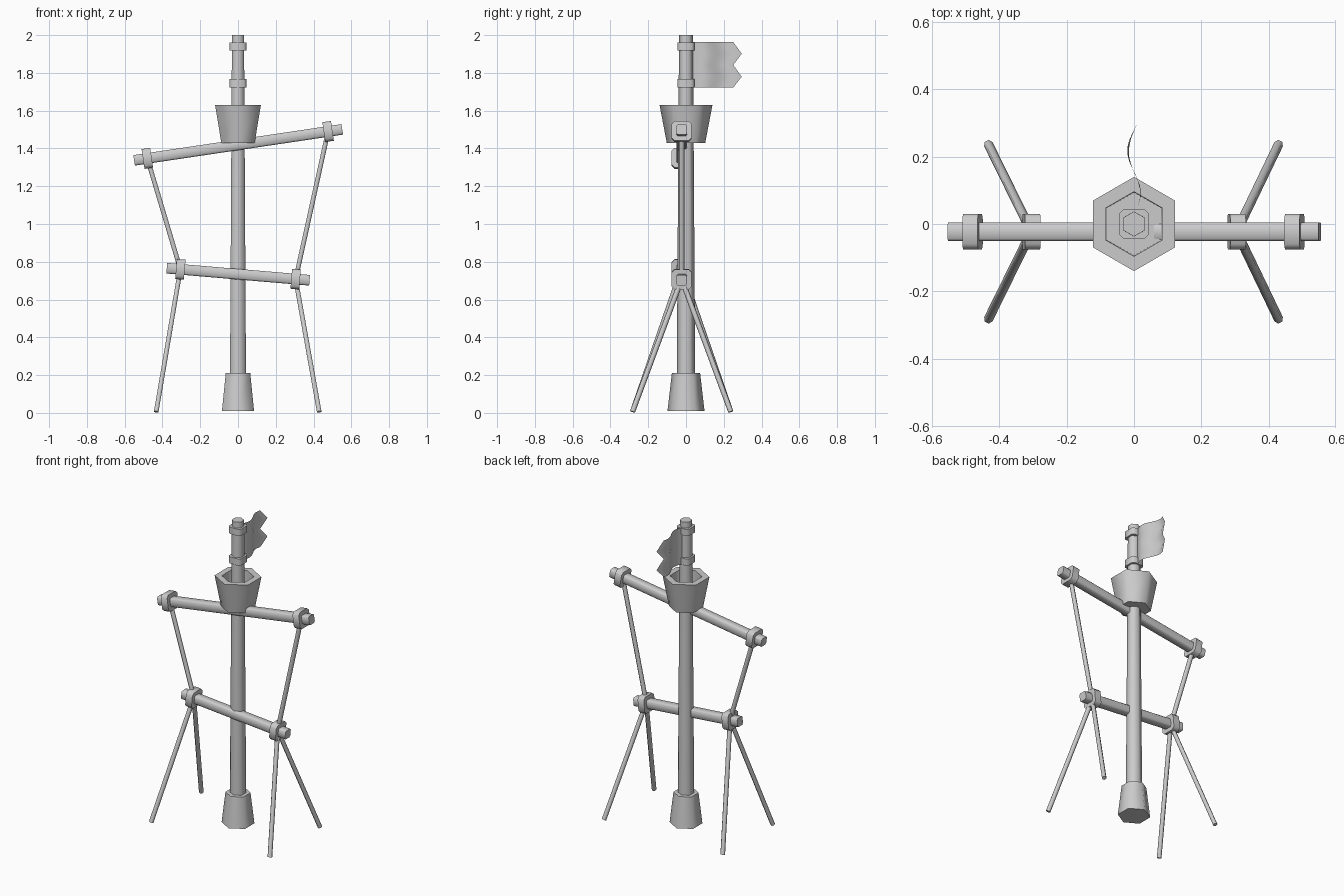
import bpy, math
from mathutils import Vector

if "Cube" in bpy.data.objects:
    bpy.data.objects.remove(bpy.data.objects["Cube"])


def finish(name, verts, faces, angle=65):
    me = bpy.data.meshes.new(name)
    me.from_pydata([tuple(v) for v in verts], [], faces)
    me.update()
    ob = bpy.data.objects.new(name, me)
    bpy.context.collection.objects.link(ob)
    bpy.ops.object.select_all(action='DESELECT')
    ob.select_set(True)
    bpy.context.view_layer.objects.active = ob
    bpy.ops.object.shade_smooth_by_angle(angle=math.radians(angle))
    return ob


def loft(name, rings):
    n = len(rings[0])
    verts = [v for r in rings for v in r]
    faces = [(i * n + j, i * n + (j + 1) % n, (i + 1) * n + (j + 1) % n, (i + 1) * n + j)
             for i in range(len(rings) - 1) for j in range(n)]
    last = (len(rings) - 1) * n
    faces += [tuple(reversed(range(n))), tuple(range(last, last + n))]
    return finish(name, verts, faces)


def hexagon(r, z):
    # corners point front and back
    a = [math.radians(90 + 60 * k) for k in range(6)]
    return [Vector((r * math.cos(t), r * math.sin(t), z)) for t in a]


def chamfered_square(h, c):
    return [(h, -h + c), (h, h - c), (h - c, h), (-h + c, h),
            (-h, h - c), (-h, -h + c), (-h + c, -h), (h - c, -h)]


def bar(name, p, q, profile):
    p, q = Vector(p), Vector(q)
    d = (q - p).normalized()
    u = Vector((0, 1, 0))
    u = (u - d * u.dot(d)).normalized()
    w = d.cross(u)
    return loft(name, [[b + u * x + w * y for x, y in profile] for b in (p, q)])


Y = -0.023
BEAM = chamfered_square(0.028, 0.008)
COLLAR = chamfered_square(0.053, 0.016)
ROPE = [(0.014 * math.cos(k * math.pi / 3), 0.014 * math.sin(k * math.pi / 3)) for k in range(6)]

# mast, footing and hollow lookout basket
loft("mast", [hexagon(0.05, 0.02), hexagon(0.037, 2.0)])
loft("mast_footing", [hexagon(0.098, 0.01), hexagon(0.075, 0.21)])
loft("lookout_basket", [hexagon(0.102, 1.43), hexagon(0.14, 1.63),
                        hexagon(0.096, 1.63), hexagon(0.094, 1.456)])

# flag bands
for name, z in (("lower_flag_band", 1.745), ("upper_flag_band", 1.94)):
    bar(name, (0, 0, z - 0.022), (0, 0, z + 0.022), chamfered_square(0.044, 0.013))


# crossbeams with a collar near each end
def crossbeam(name, a, b, collar_x):
    a, b = Vector((a[0], Y, a[1])), Vector((b[0], Y, b[1]))
    bar(name, a, b, BEAM)
    d = (b - a).normalized()
    centres = []
    for side, x in zip(("left", "right"), collar_x):
        c = a + d * ((x - a.x) / d.x)
        bar(f"{name}_{side}_collar", c - d * 0.023, c + d * 0.023, COLLAR)
        centres.append(c)
    return centres


upper = crossbeam("upper_beam", (-0.55, 1.337), (0.552, 1.501), (-0.48, 0.477))
lower = crossbeam("lower_beam", (-0.377, 0.766), (0.379, 0.702), (-0.305, 0.305))

# side ropes and splayed guy ropes
for i, side in enumerate(("left", "right")):
    bar(f"{side}_side_rope", upper[i], lower[i], ROPE)
    for end, dy in (("front", -0.26), ("back", 0.26)):
        foot = Vector(((-0.433, 0.43)[i], Y + dy, 0.006))
        bar(f"{side}_{end}_guy_rope", lower[i], foot, ROPE)

# wavy flag with a two-pointed edge
cols = 10
edge = [(1.722, 0.25), (1.78, 0.295), (1.842, 0.25), (1.902, 0.295), (1.963, 0.25)]
verts, faces = [], []
for z, y1 in edge:
    for j in range(cols + 1):
        y = 0.03 + (y1 - 0.03) * j / cols
        verts.append((0.02 * math.sin(2 * math.pi * (y - 0.03) / 0.25), y, z))
for i in range(len(edge) - 1):
    for j in range(cols):
        k = i * (cols + 1) + j
        faces.append((k, k + 1, k + cols + 2, k + cols + 1))
finish("flag", verts, faces)
